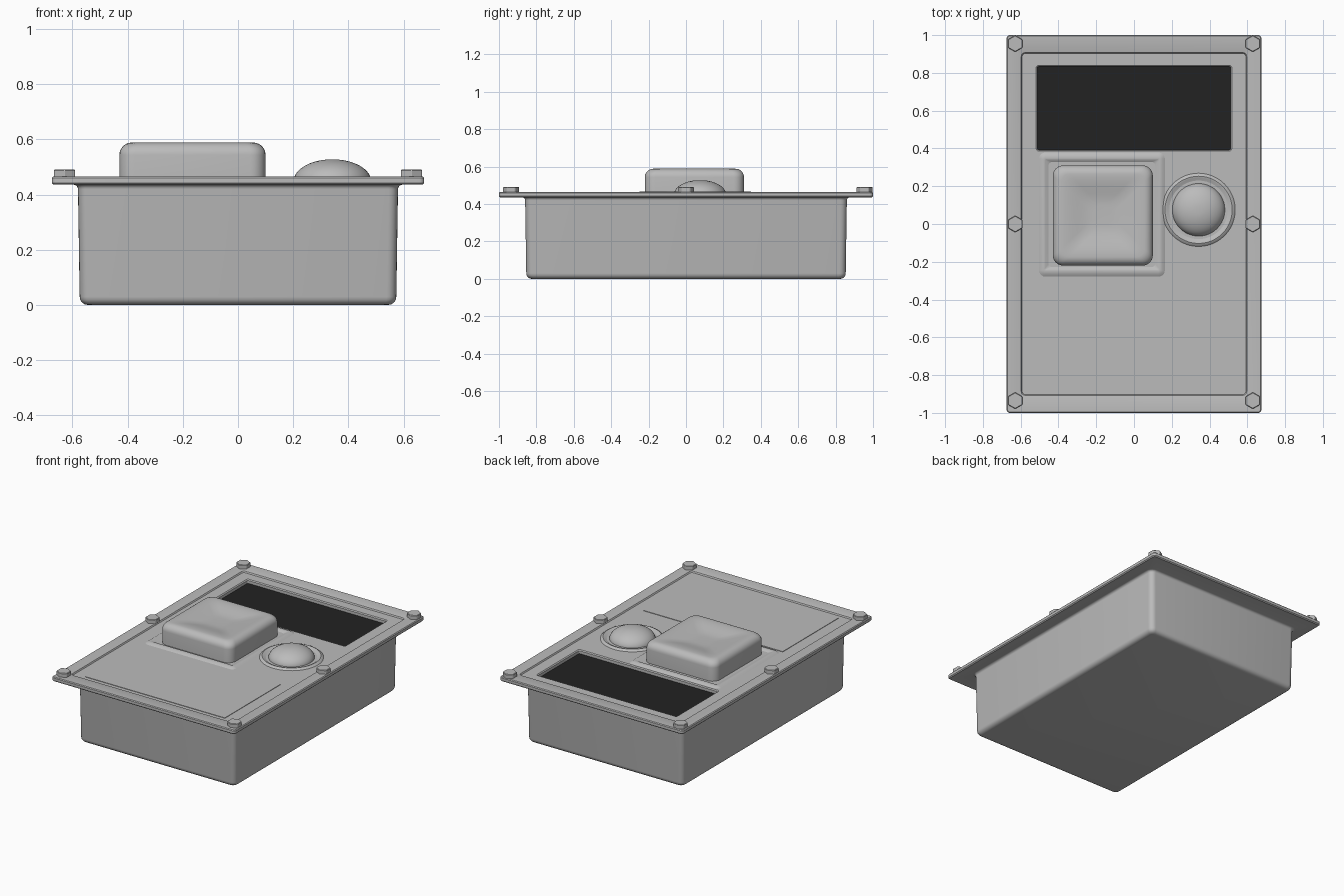
import bpy
import bmesh
from math import sin, cos, pi, radians

old = bpy.data.objects.get("Cube")
if old:
    bpy.data.objects.remove(old, do_unlink=True)


def material(name, value):
    m = bpy.data.materials.new(name)
    m.use_nodes = True
    colour = (value, value, value, 1)
    m.diffuse_color = colour
    m.node_tree.nodes["Principled BSDF"].inputs["Base Color"].default_value = colour
    return m


grey = material("plain grey", 0.5)
black = material("screen black", 0.016)


def outline(hx, hy, r, seg):
    """Counter-clockwise rounded rectangle; a circle when r equals hx and hy."""
    pts = []
    for q, (sx, sy) in enumerate([(1, 1), (-1, 1), (-1, -1), (1, -1)]):
        for i in range(seg + 1):
            a = (q + i / (seg + 0.0001)) * pi / 2
            pts.append((sx * (hx - r) + r * cos(a), sy * (hy - r) + r * sin(a)))
    return pts


def loft(name, rings, centre=(0, 0), mat=grey, seg=5, caps=True):
    """Skin a stack of rings, each given as half width, half depth, radius, z."""
    bm = bmesh.new()
    loops = []
    for hx, hy, r, z in rings:
        loops.append([bm.verts.new((centre[0] + x, centre[1] + y, z))
                      for x, y in outline(hx, hy, r, seg)])
    for a, b in zip(loops, loops[1:]):
        for i in range(len(a)):
            j = (i + 1) % len(a)
            bm.faces.new((a[i], a[j], b[j], b[i]))
    if caps:
        bm.faces.new(loops[0][::-1])
        bm.faces.new(loops[-1])
    bmesh.ops.remove_doubles(bm, verts=bm.verts, dist=0.00001)
    mesh = bpy.data.meshes.new(name)
    bm.to_mesh(mesh)
    bm.free()
    ob = bpy.data.objects.new(name, mesh)
    bpy.context.collection.objects.link(ob)
    mesh.materials.append(mat)
    return ob


def smooth(ob, angle=35):
    bpy.ops.object.select_all(action='DESELECT')
    ob.select_set(True)
    bpy.context.view_layer.objects.active = ob
    bpy.ops.object.shade_smooth_by_angle(angle=radians(angle))


PANEL = 0.455
BX, BY = 0.58, 0.86

# Tub with rounded bottom, fillet under the flange, and a shallow sunken panel
rings = []
for i in range(5):
    a = i / 4 * pi / 2
    inset = 0.03 * (1 - sin(a))
    rings.append((BX - 0.006 - inset, BY - 0.006 - inset, 0.035 - inset * 0.6,
                  0.03 * (1 - cos(a))))
for i in range(5):
    a = i / 4 * pi / 2
    out = 0.016 * (1 - cos(a))
    rings.append((BX + out, BY + out, 0.035 + out, 0.42 + 0.016 * sin(a)))
rings += [(0.669, 0.994, 0.012, 0.436), (0.675, 1.0, 0.018, 0.442),
          (0.675, 1.0, 0.018, 0.46), (0.67, 0.995, 0.013, 0.465),
          (0.602, 0.912, 0.025, 0.465), (0.597, 0.907, 0.02, 0.463),
          (0.592, 0.902, 0.015, PANEL)]
housing = loft("housing", rings)

# Screen opening cut into the panel
SC = (0, 0.613)
cutter = loft("screen_cutter", [(0.512, 0.22, 0.008, 0.427), (0.512, 0.22, 0.008, 0.449),
                                (0.53, 0.238, 0.02, 0.467)], SC)
cutter.hide_render = True
cut = housing.modifiers.new("screen opening", 'BOOLEAN')
cut.operation = 'DIFFERENCE'
cut.solver = 'EXACT'
cut.object = cutter
bpy.context.view_layer.objects.active = housing
bpy.ops.object.modifier_apply(modifier=cut.name)
bpy.data.objects.remove(cutter, do_unlink=True)
smooth(housing)
loft("screen", [(0.512, 0.22, 0.008, 0.425), (0.512, 0.22, 0.008, 0.43)], SC, black)

# Label plate
loft("label_plate", [(0.513, 0.293, 0.002, PANEL - 0.002),
                     (0.513, 0.293, 0.002, PANEL + 0.003)], (0, -0.578))

# Square button surround
smooth(loft("button_surround", [
    (0.335, 0.33, 0.035, PANEL - 0.001), (0.32, 0.315, 0.02, 0.463),
    (0.307, 0.297, 0.006, 0.466), (0.3, 0.29, 0.006, 0.464),
    (0.28, 0.277, 0.02, PANEL - 0.001)], (-0.17, 0.05), caps=False))

# Square button with rounded edges and a dished top
rings = [(0.265, 0.265, 0.055, 0.44)]
for i in range(7):
    a = i / 6 * pi / 2
    inset = 0.045 * (1 - cos(a))
    rings.append((0.265 - inset, 0.265 - inset, 0.055 - inset * 0.3, 0.544 + 0.045 * sin(a)))
for i in range(1, 9):
    t = i / 8
    h = 0.22 - 0.17 * t
    rings.append((h, h, 0.045 - 0.01 * t, 0.589 - 0.0125 * (1 - cos(pi * t))))
smooth(loft("square_button", rings, (-0.165, 0.045), seg=6), 60)

# Round button: raised collar and dome
RC = (0.342, 0.075)
collar = [(0.195, PANEL - 0.001), (0.187, 0.462), (0.178, 0.466), (0.168, 0.464),
          (0.155, PANEL), (0.138, PANEL - 0.001)]
smooth(loft("round_button_collar", [(r, r, r, z) for r, z in collar], RC, seg=12, caps=False))
dome = []
for i in range(10):
    a = i / 10 * pi / 2
    r = 0.14 * cos(a)
    dome.append((r, r, r, 0.45 + 0.078 * sin(a)))
smooth(loft("round_button", dome, RC, seg=12), 60)

# Hexagonal bolt heads along both sides
for x in (-0.629, 0.629):
    for y in (-0.95 + 0.015, 0, 0.955):
        bpy.ops.mesh.primitive_cylinder_add(vertices=6, radius=0.044, depth=0.03,
                                            location=(x, y, 0.476))
        bolt = bpy.context.object
        bolt.name = "bolt"
        bolt.data.materials.append(grey)
        bevel = bolt.modifiers.new("soft edge", 'BEVEL')
        bevel.width = 0.003
        bevel.segments = 1
